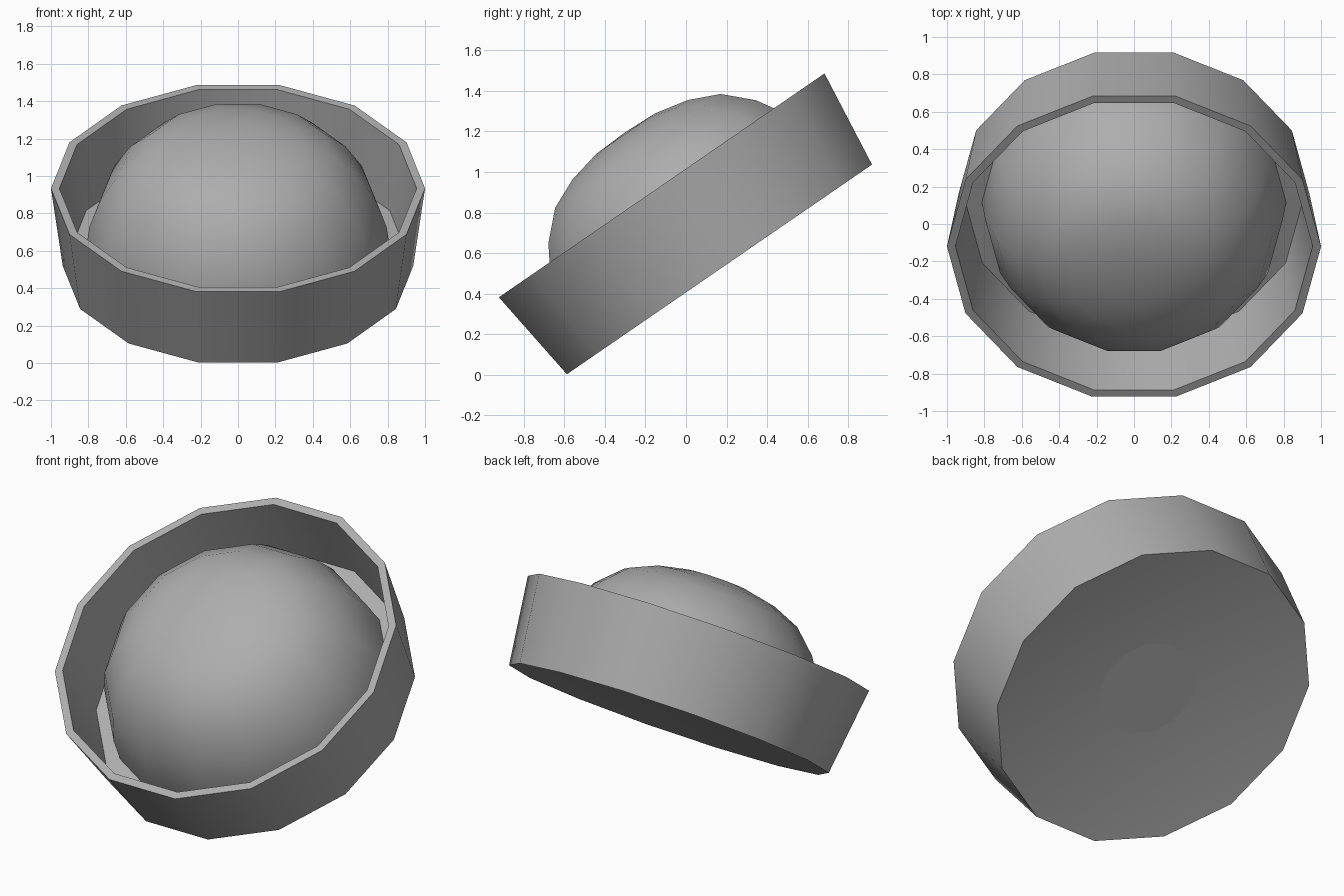
import bpy, bmesh, math

SIDES = 14
TILT = math.radians(34.5)
RIM_CENTRE = (0, -0.12, 0.934)

if "Cube" in bpy.data.objects:
    bpy.data.objects.remove(bpy.data.objects["Cube"])

grey = bpy.data.materials.new("plain_grey")
grey.use_nodes = True
colour = (0.42, 0.42, 0.42, 1)
grey.diffuse_color = colour
grey.node_tree.nodes["Principled BSDF"].inputs["Base Color"].default_value = colour


def lathe(name, profile):
    """Turn (radius, height) points around the tilted axis; radius 0 makes a pointed end."""
    bm = bmesh.new()
    rings = []
    for radius, height in profile:
        count = SIDES if radius > 0 else 1
        rings.append([bm.verts.new((radius * math.cos(math.tau * k / SIDES),
                                    radius * math.sin(math.tau * k / SIDES), height))
                      for k in range(count)])
    for a, b in zip(rings, rings[1:]):
        for k in range(SIDES):
            n = k + 1
            corners = [a[k % len(a)], a[n % len(a)], b[n % len(b)], b[k % len(b)]]
            bm.faces.new(list(dict.fromkeys(corners)))
    bmesh.ops.recalc_face_normals(bm, faces=bm.faces)
    mesh = bpy.data.meshes.new(name)
    bm.to_mesh(mesh)
    bm.free()
    mesh.materials.append(grey)
    obj = bpy.data.objects.new(name, mesh)
    bpy.context.collection.objects.link(obj)
    obj.location = RIM_CENTRE
    obj.rotation_euler.x = TILT
    bpy.ops.object.select_all(action="DESELECT")
    obj.select_set(True)
    bpy.context.view_layer.objects.active = obj
    bpy.ops.object.shade_smooth_by_angle(angle=math.radians(30))
    return obj


# Open dish: hollowed underside, flared outer wall, narrow rim, inner wall,
# flat floor ledge and a raised floor centre under the dome
lathe("dish", [(0, -0.383), (0.937, -0.503), (1, 0), (0.955, 0),
               (0.9, -0.412), (0.78, -0.412), (0, -0.32)])

# Flattened dome resting on the dish floor
heights = [0.318, 0.311, 0.274, 0.207, 0.083, -0.073, -0.25, -0.42]
dome_profile = [(0.815 * math.sin(math.pi * i / SIDES), h) for i, h in enumerate(heights)]
lathe("dome", dome_profile + [(0, -0.42)])
